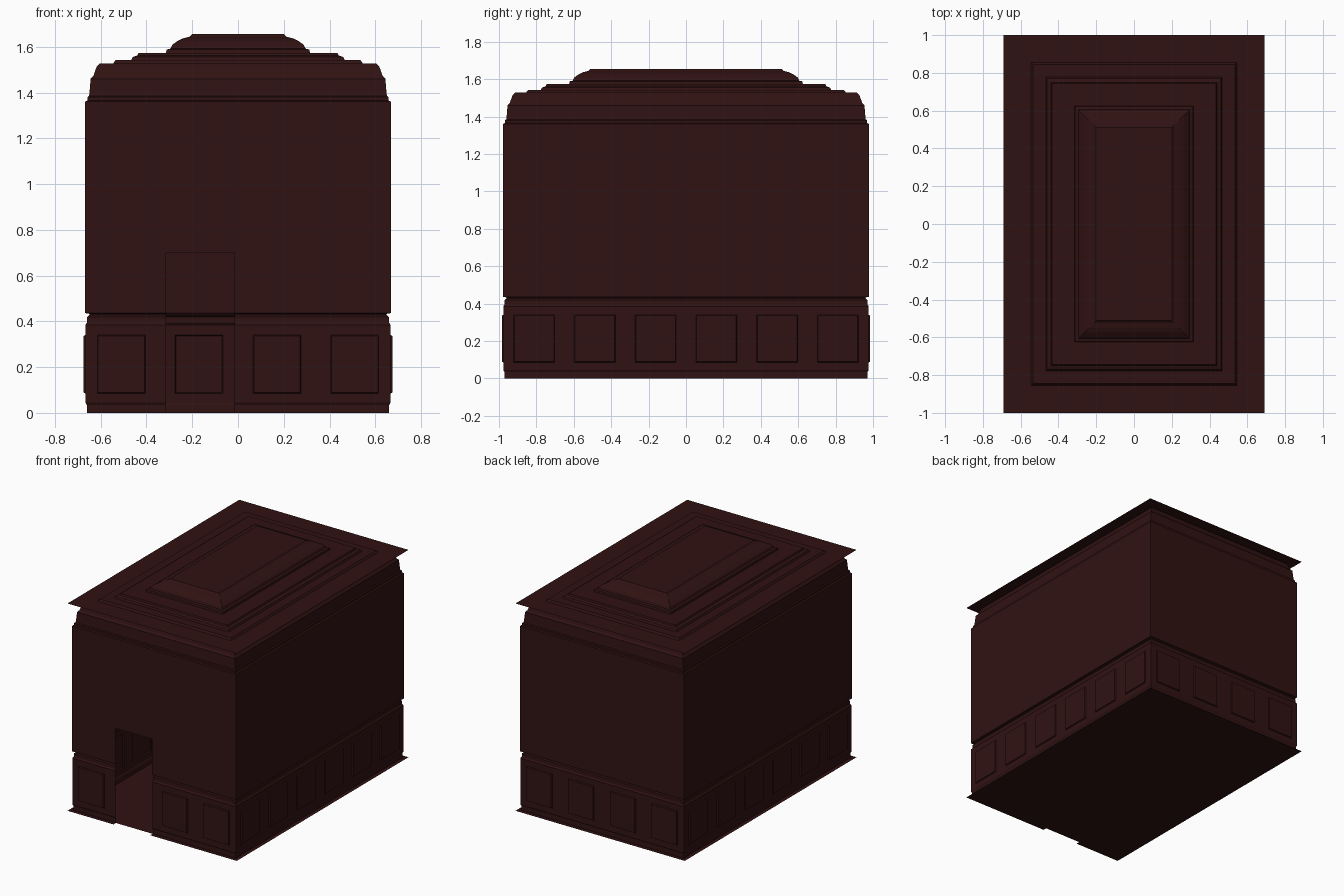
import bpy, bmesh
from mathutils import Vector

if "Cube" in bpy.data.objects:
    bpy.data.objects.remove(bpy.data.objects["Cube"])

DY = 0.31                      # room is longer in y by this half-extent
DOOR = (-0.315, -0.015, 0.70)  # left, right, top

mat = bpy.data.materials.new("dark_wood")
mat.diffuse_color = (0.03, 0.006, 0.006, 1)
mat.use_nodes = True
mat.node_tree.nodes["Principled BSDF"].inputs["Base Color"].default_value = mat.diffuse_color


def finish(name, bm):
    me = bpy.data.meshes.new(name)
    bm.to_mesh(me)
    bm.free()
    me.materials.append(mat)
    ob = bpy.data.objects.new(name, me)
    bpy.context.collection.objects.link(ob)
    return ob


def ring(profile, cap=False):
    """Sweep an (offset, height) profile around the rectangular room."""
    bm = bmesh.new()
    loops = []
    for h, z in profile:
        k = h + DY
        loops.append([bm.verts.new(c) for c in
                      ((-h, -k, z), (h, -k, z), (h, k, z), (-h, k, z))])
    for a, b in zip(loops, loops[1:]):
        for i in range(4):
            j = (i + 1) % 4
            bm.faces.new((a[i], a[j], b[j], b[i]))
    if cap:
        bm.faces.new(loops[-1])
    return bm


def cut(bm, test, co, no):
    """Bisect only the faces whose centre passes the test."""
    faces = [f for f in bm.faces if test(f.calc_center_median())]
    geom = faces + list({e for f in faces for e in f.edges}) \
        + list({v for f in faces for v in f.verts})
    bmesh.ops.bisect_plane(bm, geom=geom, plane_co=co, plane_no=no, dist=1e-6)


def cut_door(bm):
    front = lambda c: c.y < -0.9 and abs(c.x) < 0.6
    cut(bm, front, (0, 0, DOOR[2]), (0, 0, 1))
    for x in DOOR[:2]:
        cut(bm, front, (x, 0, 0), (1, 0, 0))
    hole = [f for f in bm.faces for c in [f.calc_center_median()]
            if c.y < -0.9 and DOOR[0] < c.x < DOOR[1] and c.z < DOOR[2]]
    bmesh.ops.delete(bm, geom=hole, context='FACES')


# Wainscot: skirting, panelled band and chair rail
bm = ring([(0.661, 0), (0.661, 0.035), (0.667, 0.045), (0.667, 0.085), (0.667, 0.34),
           (0.667, 0.385), (0.660, 0.395), (0.659, 0.42), (0.650, 0.427),
           (0.650, 0.433), (0.668, 0.436)])
cut_door(bm)

# Recessed panels pushed into every wall
short = [(-0.51, 0.105), (-0.17, 0.105), (0.17, 0.105), (0.51, 0.105)]
long = [(-0.8125 + 0.325 * i, 0.11) for i in range(6)]
band = lambda c: 0.1 < c.z < 0.32
sides = [(1, 1, 0.9, long), (-1, 1, 0.9, long), (1, 0, 0.9, short), (-1, 0, 0.9, short)]
picked = []
for sign, along, _, panels in sides:
    across = 1 - along
    lim = 0.6 if across == 0 else 0.9
    for c0, w in panels:
        if across == 1 and sign < 0 and DOOR[0] < c0 < DOOR[1]:
            continue
        on_side = lambda c: band(c) and c[across] * sign > lim
        no = (0, 1, 0) if along else (1, 0, 0)
        for e in (c0 - w, c0 + w):
            co = Vector((0, 0, 0))
            co[along] = e
            cut(bm, lambda c: on_side(c) and abs(c[along]) < (0.99 if along else 0.68)
                , co, no)
        picked.append((across, along, sign, lim, c0, w))
faces = []
for f in bm.faces:
    c = f.calc_center_median()
    if band(c):
        for across, along, sign, lim, c0, w in picked:
            wall = 0.667 + (DY if across else 0)
            if abs(c[across] - sign * wall) < 0.002 and abs(c[along] - c0) < w * 0.5:
                faces.append(f)
                break
bm.normal_update()
bmesh.ops.inset_individual(bm, faces=faces, thickness=0.006, depth=0.008)
finish("wainscot", bm)

# Plain upper walls
bm = ring([(0.668, 0.436), (0.668, 1.36)])
cut_door(bm)
finish("upper_walls", bm)

# Crown moulding, stepping inwards up to the ceiling
finish("crown_moulding", ring([
    (0.668, 1.36), (0.658, 1.365), (0.658, 1.38), (0.651, 1.385), (0.649, 1.40),
    (0.644, 1.46), (0.632, 1.473), (0.628, 1.485), (0.617, 1.515), (0.606, 1.525),
    (0.603, 1.528)]))

# Tray ceiling with raised steps and a coved centre
finish("tray_ceiling", ring([
    (0.69, 1.528), (0.545, 1.528), (0.535, 1.542), (0.467, 1.542), (0.46, 1.555),
    (0.44, 1.562), (0.435, 1.573), (0.315, 1.573), (0.312, 1.588), (0.295, 1.592),
    (0.288, 1.608), (0.265, 1.625), (0.24, 1.637), (0.212, 1.644), (0.20, 1.655)], cap=True))

# Floor, notched at the doorway
bm = bmesh.new()
l, r = DOOR[:2]
bm.faces.new([bm.verts.new((x, y, 0)) for x, y in (
    (-0.69, -1), (l, -1), (l, -0.972), (r, -0.972), (r, -1),
    (0.69, -1), (0.69, 1), (-0.69, 1))])
finish("floor", bm)
